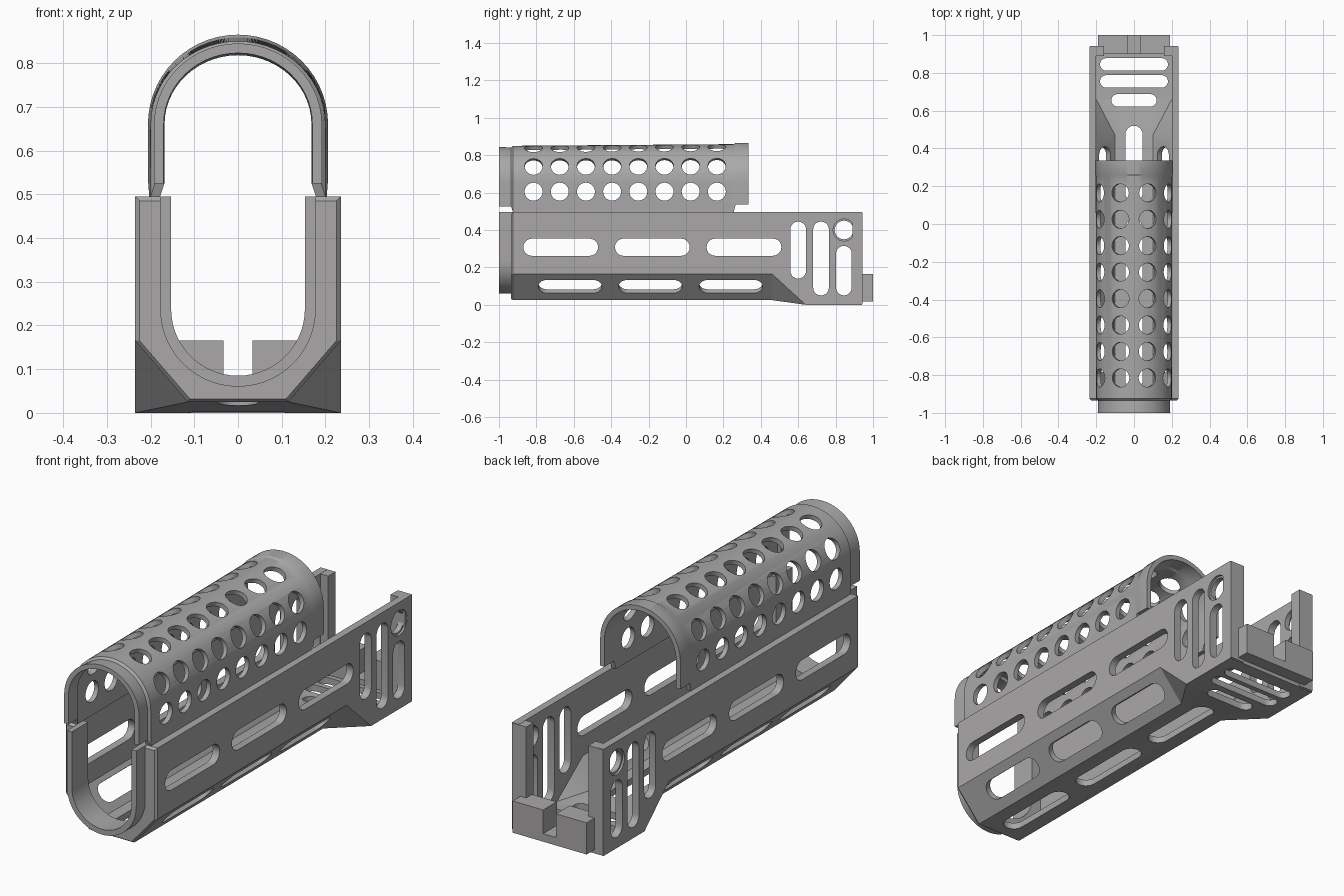
import bpy, bmesh, math
from mathutils import Vector

if "Cube" in bpy.data.objects:
    bpy.data.objects.remove(bpy.data.objects["Cube"], do_unlink=True)

grey = bpy.data.materials.new("matte grey")
grey.use_nodes = True
GREY = (0.40, 0.39, 0.39, 1)
grey.diffuse_color = GREY
grey.node_tree.nodes["Principled BSDF"].inputs["Base Color"].default_value = GREY


def add_loft(bm, rings):
    """Skin a list of equal-length closed rings and cap both ends."""
    loops = [[bm.verts.new(p) for p in ring] for ring in rings]
    n = len(loops[0])
    for a, b in zip(loops, loops[1:]):
        for i in range(n):
            j = (i + 1) % n
            bm.faces.new((a[i], a[j], b[j], b[i]))
    bm.faces.new(loops[0][::-1])
    bm.faces.new(loops[-1])


def finish(name, bm):
    bmesh.ops.remove_doubles(bm, verts=bm.verts, dist=1e-5)
    bmesh.ops.recalc_face_normals(bm, faces=bm.faces)
    mesh = bpy.data.meshes.new(name)
    bm.to_mesh(mesh)
    bm.free()
    obj = bpy.data.objects.new(name, mesh)
    bpy.context.collection.objects.link(obj)
    mesh.materials.append(grey)
    return obj


def loft(name, rings):
    bm = bmesh.new()
    add_loft(bm, rings)
    return finish(name, bm)


def activate(obj):
    bpy.ops.object.select_all(action='DESELECT')
    obj.select_set(True)
    bpy.context.view_layer.objects.active = obj


def cut(obj, cutter):
    mod = obj.modifiers.new("cut", 'BOOLEAN')
    mod.operation, mod.solver, mod.object = 'DIFFERENCE', 'EXACT', cutter
    activate(obj)
    bpy.ops.object.modifier_apply(modifier=mod.name)
    bpy.data.objects.remove(cutter, do_unlink=True)


def smooth(obj, degrees=30):
    activate(obj)
    bpy.ops.object.shade_smooth_by_angle(angle=math.radians(degrees))


def add_slot(bm, centre, u, v, length, width, depth, steps=10):
    """Round-ended slot: long axis u, short axis v; a circle if length == width."""
    c, u, v = Vector(centre), Vector(u).normalized(), Vector(v).normalized()
    n, r, half = u.cross(v), width / 2, (length - width) / 2
    ring = []
    for side in (1, -1):
        for i in range(steps + 1):
            a = math.pi * (i / steps - 0.5)
            ring.append(c + side * (u * (half + r * math.cos(a)) + v * r * math.sin(a)))
    if half < 1e-6:
        ring = ring[:steps] + ring[steps + 1:-1]
    add_loft(bm, [[p - n * depth / 2 for p in ring], [p + n * depth / 2 for p in ring]])


def box(name, x0, x1, y0, y1, z0, z1):
    return loft(name, [[(x0, y, z0), (x1, y, z0), (x1, y, z1), (x0, y, z1)] for y in (y0, y1)])


def shell_ring(y, w, top, side_z, floor_x, floor_z):
    half = [(w, top), (w, side_z), (floor_x, floor_z)]
    return [(x, y, z) for x, z in half] + [(-x, y, z) for x, z in reversed(half)]


def arc(y, w, mid, end_z, sign, h=None, steps=28):
    """Half-round arch (sign 1) or trough (sign -1) with straight legs."""
    pts = [(w, y, end_z)]
    for i in range(steps + 1):
        a = math.pi * i / steps
        pts.append((w * math.cos(a), y, mid + sign * (h or w) * math.sin(a)))
    return pts + [(-w, y, end_z)]


X, Y, Z = Vector((1, 0, 0)), Vector((0, 1, 0)), Vector((0, 0, 1))
W, TOP = 0.235, 0.495

# Lower handguard: chamfered shell that flares to a square rear
lower = loft("lower_handguard", [
    shell_ring(-0.935, W - 0.01, TOP - 0.01, 0.165, 0.11, 0.032),
    shell_ring(-0.925, W, TOP, 0.165, 0.115, 0.025),
    shell_ring(0.46, W, TOP, 0.165, 0.115, 0.025),
    shell_ring(0.64, W, TOP, 0.0, W, 0.0),
    shell_ring(0.94, W, TOP, 0.0, W, 0.0)])
cut(lower, loft("cavity", [
    shell_ring(-0.88, 0.2, 0.6, 0.17, 0.1, 0.055),
    shell_ring(0.47, 0.2, 0.6, 0.17, 0.1, 0.055),
    shell_ring(0.66, 0.2, 0.6, 0.03, 0.2, 0.03),
    shell_ring(1.1, 0.2, 0.6, 0.03, 0.2, 0.03)]))
cut(lower, loft("front_opening", [arc(y, 0.153, 0.238, 0.6, -1) for y in (-1.1, -0.8)]))

# Lightening slots in the lower handguard
bm = bmesh.new()
for i in range(3):
    add_slot(bm, (0, -0.67 + 0.49 * i, 0.308), Y, Z, 0.4, 0.092, 1)
    add_slot(bm, (0, -0.67 + 0.495 * i, 0.02), Y, X, 0.4, 0.092, 0.14)
    for s in (1, -1):
        add_slot(bm, (s * 0.175, -0.62 + 0.43 * i, 0.1), Y, (s * 0.12, 0, 0.14), 0.34, 0.092, 0.14)
for y, z0, z1 in ((0.6, 0.14, 0.445), (0.722, 0.05, 0.445), (0.844, 0.05, 0.315)):
    add_slot(bm, (0, y, (z0 + z1) / 2), Z, Y, z1 - z0, 0.084, 1)
add_slot(bm, (0, 0.845, 0.4), Y, Z, 0.1, 0.1, 1)
for y, length in ((0.655, 0.24), (0.755, 0.36), (0.845, 0.36)):
    add_slot(bm, (0, y, -0.005), X, Y, length, 0.066, 0.09)
cut(lower, finish("slots", bm))
bm = bmesh.new()
for s in (1, -1):
    add_slot(bm, (s * W, 0.845, 0.4), Y, Z, 0.118, 0.118, 0.02)
cut(lower, finish("counterbores", bm))
smooth(lower)

# Front collar
smooth(loft("front_collar", [
    arc(y, 0.178, 0.238, TOP, -1) + arc(y, 0.153, 0.238, TOP, -1)[::-1] for y in (-1.0, -0.92)]))

# Rear posts and notched rear block
for side, s in (("left", 1), ("right", -1)):
    xs = sorted((s * 0.16, s * (W - 0.001)))
    box("rear_post_" + side, *xs, 0.89, 0.943, 0.005, TOP - 0.001)
    xs = sorted((s * 0.033, s * 0.19))
    box("rear_block_" + side, *xs, 0.9, 1.0, 0.018, 0.165)
box("rear_block_base", -0.033, 0.033, 0.9, 1.0, 0.018, 0.055)


# Upper cover: arched sheet with a lip at each end
def cover_ring(y, w, top, foot):
    t, mid = 0.022, 0.66
    return (arc(y, w, mid, foot, 1, top - mid) + arc(y, w - t, mid, foot, 1, top - t - mid)[::-1])


cover = loft("upper_cover", [cover_ring(*r) for r in (
    (-1.0, 0.192, 0.845, 0.525), (-0.935, 0.19, 0.84, 0.525),
    (-0.925, 0.2, 0.85, 0.495), (0.255, 0.203, 0.859, 0.495),
    (0.265, 0.206, 0.865, 0.535), (0.335, 0.206, 0.865, 0.535))])

# Round vent holes
bm = bmesh.new()
for i in range(8):
    y = -0.815 + 0.14 * i
    add_slot(bm, (0, y, 0.605), Y, Z, 0.096, 0.096, 0.6, 14)
    for deg in (24, 68, 112, 156):
        a = math.radians(deg)
        out = Vector((math.cos(a), 0, math.sin(a)))
        add_slot(bm, Vector((0, y, 0.66)) + out * 0.2, Y, out.cross(Y), 0.096, 0.096, 0.1, 14)
cut(cover, finish("vent_holes", bm))
smooth(cover)
